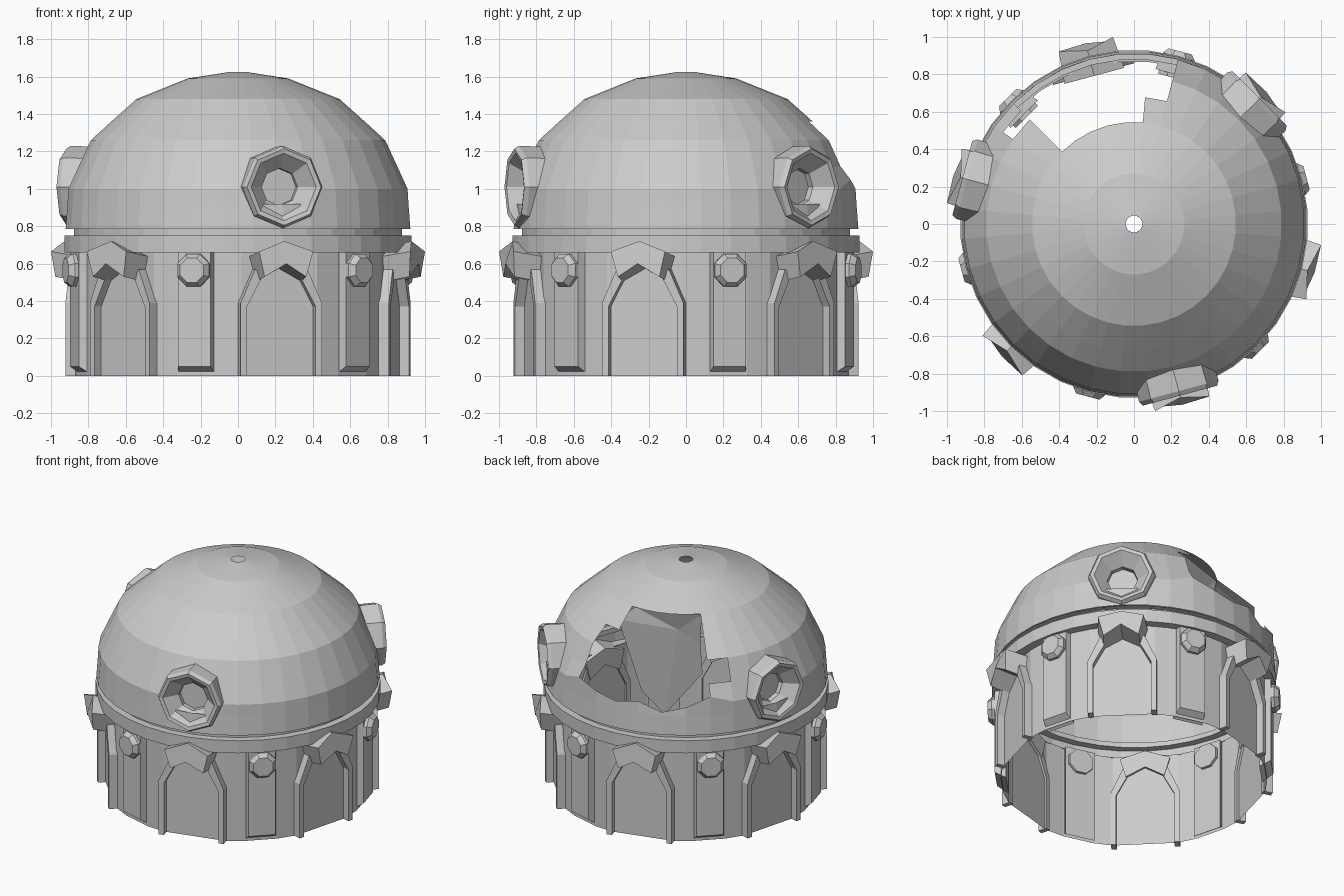
import bpy, bmesh
from math import sin, cos, radians, pi

if "Cube" in bpy.data.objects:
    bpy.data.objects.remove(bpy.data.objects["Cube"])

stone = bpy.data.materials.new("light_grey")
stone.use_nodes = True
GREY = (0.6, 0.6, 0.6, 1)
stone.diffuse_color = GREY
stone.node_tree.nodes["Principled BSDF"].inputs["Base Color"].default_value = GREY


def finish(name, bm, azimuth=-90):
    """Turn a bmesh into an object whose local -y points along the azimuth."""
    mesh = bpy.data.meshes.new(name)
    bm.to_mesh(mesh)
    bm.free()
    mesh.materials.append(stone)
    obj = bpy.data.objects.new(name, mesh)
    obj.rotation_euler.z = radians(azimuth + 90)
    bpy.context.collection.objects.link(obj)


def shell(bm, profile, angles, skip=lambda az, z: False):
    """Sweep an (r, z) profile around z, leaving out the skipped cells."""
    rows = [[bm.verts.new((r * cos(radians(a)), r * sin(radians(a)), z))
             for a in angles] for r, z in profile]
    n = len(angles)
    for j in range(len(rows) - 1):
        for i in range(n):
            k = (i + 1) % n
            if not skip(angles[i], profile[j][1]):
                bm.faces.new((rows[j][i], rows[j][k], rows[j + 1][k], rows[j + 1][i]))
    return rows


def loft(name, azimuth, loops, joined=False):
    """Join loops of (sideways, outward, up) points; cap the ends or join them."""
    bm = bmesh.new()
    rings = [[bm.verts.new((t, -r, z)) for t, r, z in loop] for loop in loops]
    pairs = list(zip(rings, rings[1:]))
    if joined:
        pairs.append((rings[-1], rings[0]))
    else:
        bm.faces.new(rings[0])
        bm.faces.new(rings[-1])
    n = len(rings[0])
    for a, b in pairs:
        for i in range(n):
            k = (i + 1) % n
            bm.faces.new((a[i], a[k], b[k], b[i]))
    bmesh.ops.recalc_face_normals(bm, faces=bm.faces)
    finish(name, bm, azimuth)


def octagon(radius, out, z, turn=0.0):
    return [(radius * cos(i * pi / 4 + turn), out, z + radius * sin(i * pi / 4 + turn))
            for i in range(8)]


# Dome: broken opening at the back, gaps behind the portholes, hole at the apex
ring_angles = [75 + 10 * i for i in range(36)]
dome_profile = [(0.925, 0.785), (0.915, 0.92), (0.91, 1.0), (0.855, 1.12), (0.79, 1.26),
                (0.68, 1.36), (0.545, 1.48), (0.27, 1.59), (0.045, 1.625)]


def missing(az, z):
    az %= 360
    broken = ((az == 75 and 1.0 <= z < 1.36) or (85 <= az < 135 and 1.0 <= z < 1.48)
              or (az == 135 and 1.12 <= z < 1.26))
    port = az in (35, 45, 155, 165, 275, 285) and 0.92 <= z < 1.12
    return broken or port


bm = bmesh.new()
rows = shell(bm, dome_profile, ring_angles, missing)
for column, shift in enumerate((0.05, 0.0, -0.03, 0.0, -0.06, -0.02, 0.05)):
    rows[2][column].co.z += shift
bmesh.ops.delete(bm, geom=[v for v in bm.verts if not v.link_faces], context="VERTS")
finish("dome", bm)

# Collar between wall and dome, with a groove above it
bm = bmesh.new()
shell(bm, [(0.87, 0.66), (0.93, 0.66), (0.93, 0.75), (0.88, 0.75), (0.88, 0.785),
           (0.92, 0.785)], ring_angles)
finish("collar", bm)

# Thin faceted lower wall, with flat panels in the arches
bm = bmesh.new()
wall_angles = [c + d for c in range(-75, 285, 60) for d in (-23, -14, 14, 23)]
shell(bm, [(0.87, 0.0), (0.87, 0.665)], wall_angles)
finish("wall", bm)

# Arches: two bent legs and a projecting peaked hood
leg = [(0.19, 0), (0.225, 0), (0.225, 0.39), (0.145, 0.57), (0.10, 0.54), (0.19, 0.37)]
hood = [(-0.15, 0.995, 0.665), (0, 0.96, 0.72), (0.15, 0.995, 0.665),
        (0.115, 0.98, 0.53), (0, 1.0, 0.6), (-0.115, 0.98, 0.53)]
for azimuth in range(-75, 285, 60):
    for side, label in ((1, "left"), (-1, "right")):
        loft(f"arch_leg_{label}", azimuth,
             [[(side * t, r, z) for t, z in leg] for r in (0.83, 0.895)])
    back = [(t * 1.1, 0.82, z - 0.03) for t, r, z in hood]
    loft("arch_hood", azimuth, [back, hood])

# Pilasters with an eight-sided knob near the top
for azimuth in range(-105, 255, 60):
    loft("pilaster", azimuth,
         [[(-w, r, low), (w, r, low), (w, r, 0.66), (-w, r, 0.66)]
          for w, r, low in ((0.105, 0.83, 0), (0.09, 0.905, 0.05))])
    loft("knob", azimuth, [octagon(0.09, 0.81, 0.565, pi / 8),
                           octagon(0.095, 0.925, 0.565, pi / 8),
                           octagon(0.07, 0.955, 0.565, pi / 8)])

# Portholes: eight-sided frames with a funnel closed by a small pane
for azimuth in (-75, 45, 165):
    loft("porthole_frame", azimuth,
         [octagon(radius, out, 1.01) for radius, out in
          ((0.215, 0.79), (0.22, 0.925), (0.205, 0.95), (0.18, 0.945),
           (0.1, 0.86), (0.1, 0.82))], joined=True)
    loft("porthole_pane", azimuth, [octagon(0.1, 0.82, 1.01), octagon(0.1, 0.825, 1.01)])

# Folded sheet hanging inside the broken opening
bm = bmesh.new()
points = [(-0.31, 0.42, 1.47), (0.13, 0.525, 1.475), (0.12, 0.48, 1.24),
          (-0.03, 0.44, 1.32), (-0.42, 0.43, 1.38),
          (0.13, 0.42, 1.0), (-0.12, 0.38, 0.68), (-0.27, 0.4, 0.86)]
v = [bm.verts.new((t, -r, z)) for t, r, z in points]
for corners in ((0, 4, 3), (0, 3, 1), (1, 3, 2), (3, 6, 5, 2), (4, 7, 6, 3)):
    bm.faces.new([v[i] for i in corners])
finish("hanging_sheet", bm, 122)
